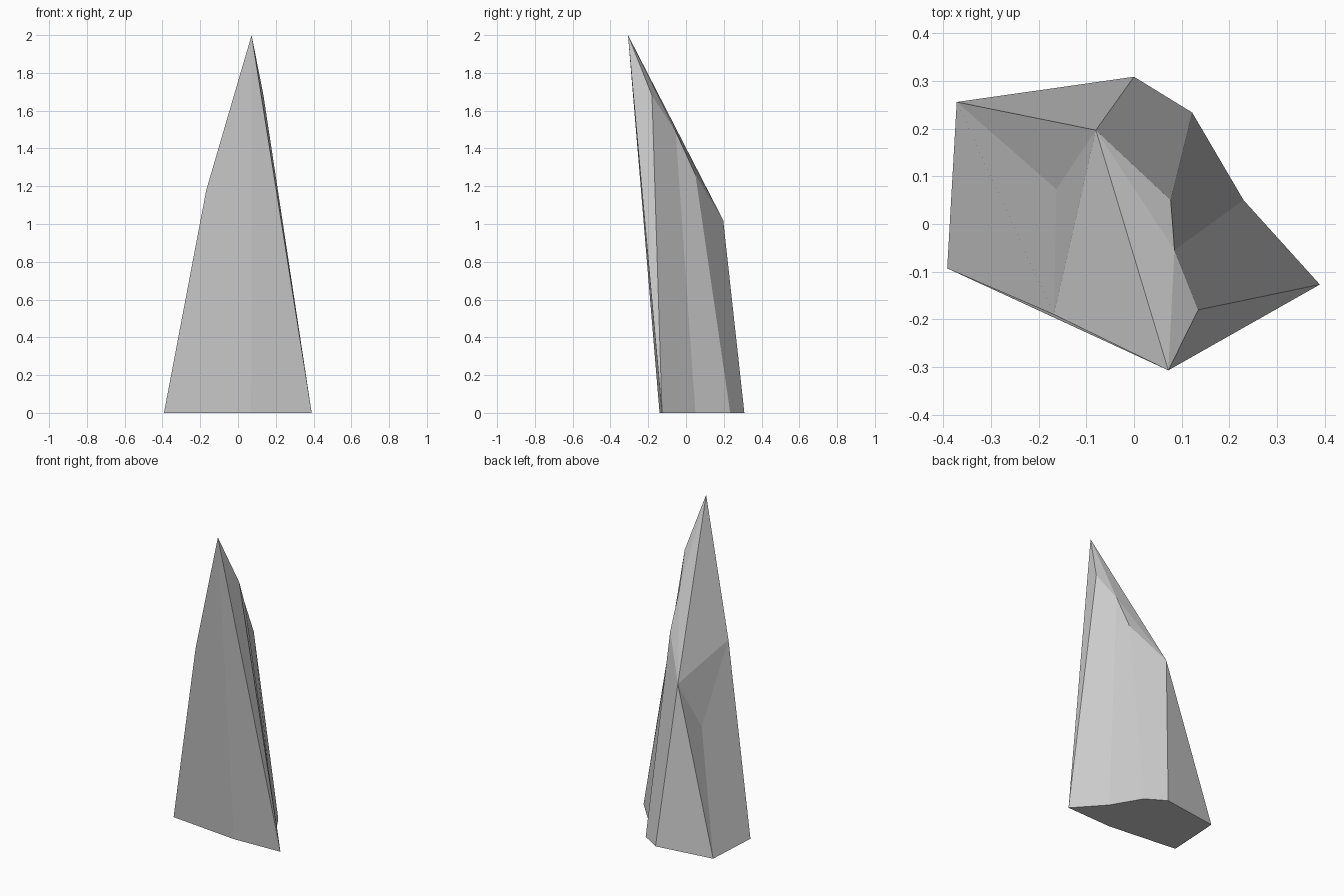
import bpy, bmesh

if "Cube" in bpy.data.objects:
    bpy.data.objects.remove(bpy.data.objects["Cube"])

# Foot outline and matching slanted top outline (counter-clockwise from the front ridge)
base = [(0.07, -0.14), (0.39, -0.127), (0.23, 0.05), (0.122, 0.234),
        (0.0, 0.309), (-0.372, 0.256), (-0.392, -0.093)]
tip = [(0.072, -0.307, 2.0), (0.135, -0.18, 1.68), (0.085, -0.055, 1.49),
       (0.077, 0.05, 1.26), (-0.08, 0.197, 1.02), (-0.163, 0.073, 0.72),
       (-0.168, -0.19, 1.18)]
n = len(base)

bm = bmesh.new()
lo = [bm.verts.new((x, y, 0)) for x, y in base]
hi = [bm.verts.new(p) for p in tip]

# Flat foot
bm.faces.new(lo[::-1])

# Side facets; the back left one is folded from its low corner
for i in range(n):
    j = (i + 1) % n
    if i == 0:
        bm.faces.new((lo[i], lo[j], hi[i]))
        bm.faces.new((lo[j], hi[j], hi[i]))
    elif i == 4:
        bm.faces.new((lo[i], lo[j], hi[i]))
        bm.faces.new((lo[j], hi[j], hi[i]))
    else:
        bm.faces.new((lo[i], lo[j], hi[j], hi[i]))

# Folded slanted break at the top
for tri in ((0, 1, 2), (0, 2, 4), (2, 3, 4), (0, 4, 6), (4, 5, 6)):
    bm.faces.new([hi[k] for k in tri])

bmesh.ops.recalc_face_normals(bm, faces=bm.faces)
mesh = bpy.data.meshes.new("rock_shard")
bm.to_mesh(mesh)
bm.free()
shard = bpy.data.objects.new("rock_shard", mesh)
bpy.context.collection.objects.link(shard)
